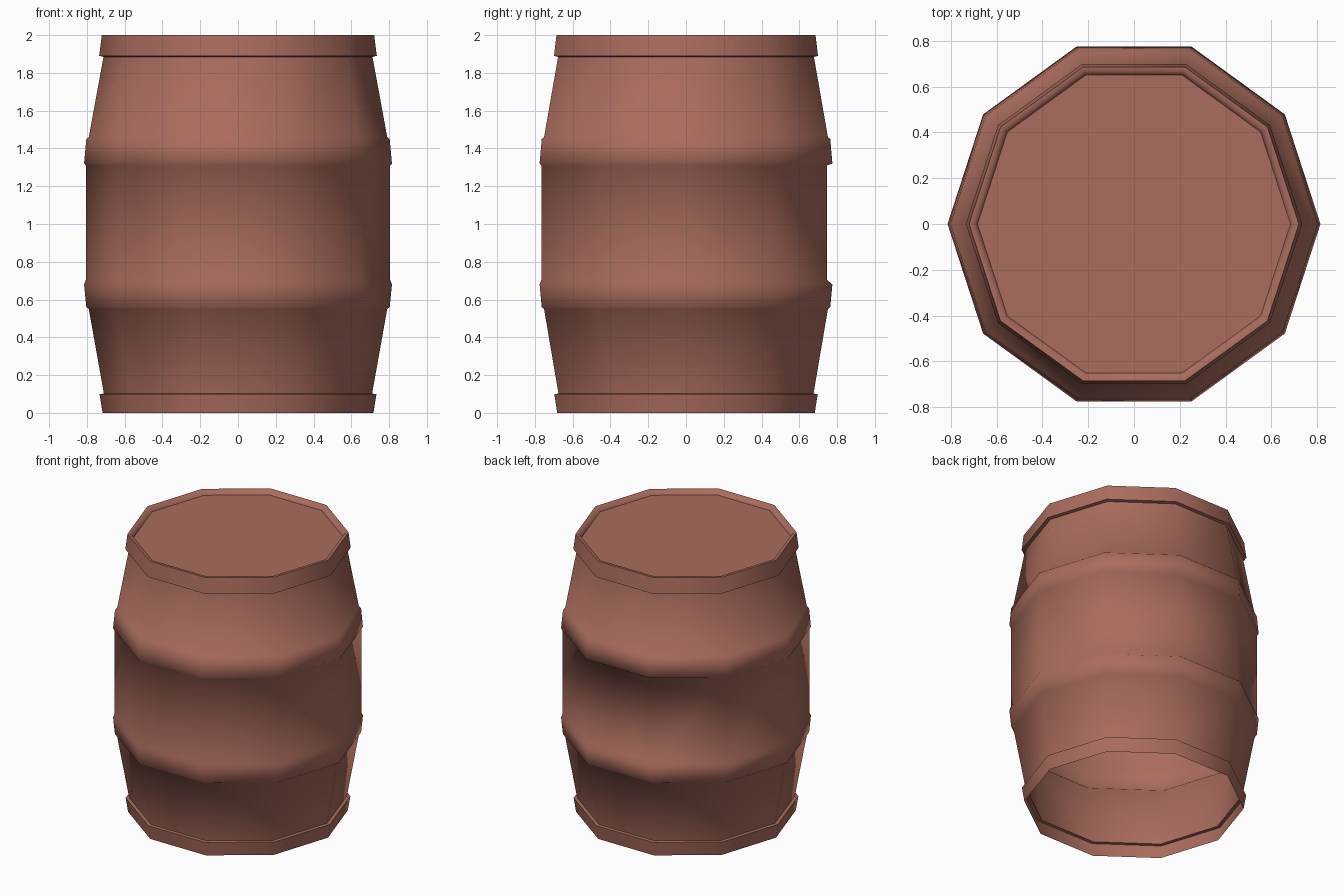
import bpy, bmesh, math

if "Cube" in bpy.data.objects:
    bpy.data.objects.remove(bpy.data.objects["Cube"])

SIDES = 10
wood = bpy.data.materials.new("barrel_wood")
wood.diffuse_color = (0.40, 0.15, 0.11, 1)
wood.use_nodes = True
wood.node_tree.nodes["Principled BSDF"].inputs["Base Color"].default_value = wood.diffuse_color


def ring(bm, r, z):
    return [bm.verts.new((r * math.cos(math.tau * i / SIDES),
                          r * math.sin(math.tau * i / SIDES), z)) for i in range(SIDES)]


def finish(bm, name, angle):
    me = bpy.data.meshes.new(name)
    bm.to_mesh(me)
    bm.free()
    ob = bpy.data.objects.new(name, me)
    bpy.context.collection.objects.link(ob)
    me.materials.append(wood)
    bpy.ops.object.select_all(action='DESELECT')
    ob.select_set(True)
    bpy.context.view_layer.objects.active = ob
    bpy.ops.object.shade_smooth_by_angle(angle=math.radians(angle))
    return ob


# Barrel wall with hoops and rim lip; the bottom is open
profile = [(0.717, 0.0), (0.733, 0.1), (0.71, 0.102),
           (0.79, 0.55), (0.803, 0.56), (0.815, 0.68), (0.805, 0.705),
           (0.805, 1.31), (0.815, 1.32), (0.803, 1.45), (0.79, 1.46),
           (0.712, 1.885), (0.735, 1.89), (0.721, 2.0),
           (0.70, 2.0), (0.684, 1.97)]
bm = bmesh.new()
rings = [ring(bm, r, z) for r, z in profile]
for a, b in zip(rings, rings[1:]):
    for i in range(SIDES):
        j = (i + 1) % SIDES
        bm.faces.new((a[i], a[j], b[j], b[i]))
# Slight dent in the back of the middle band
for k in (6, 7):
    for i in (2, 3):
        rings[k][i].co.y -= 0.02
finish(bm, "barrel_wall", 75)

# Recessed lid
bm = bmesh.new()
bm.faces.new(ring(bm, 0.684, 1.97))
finish(bm, "lid", 30)
